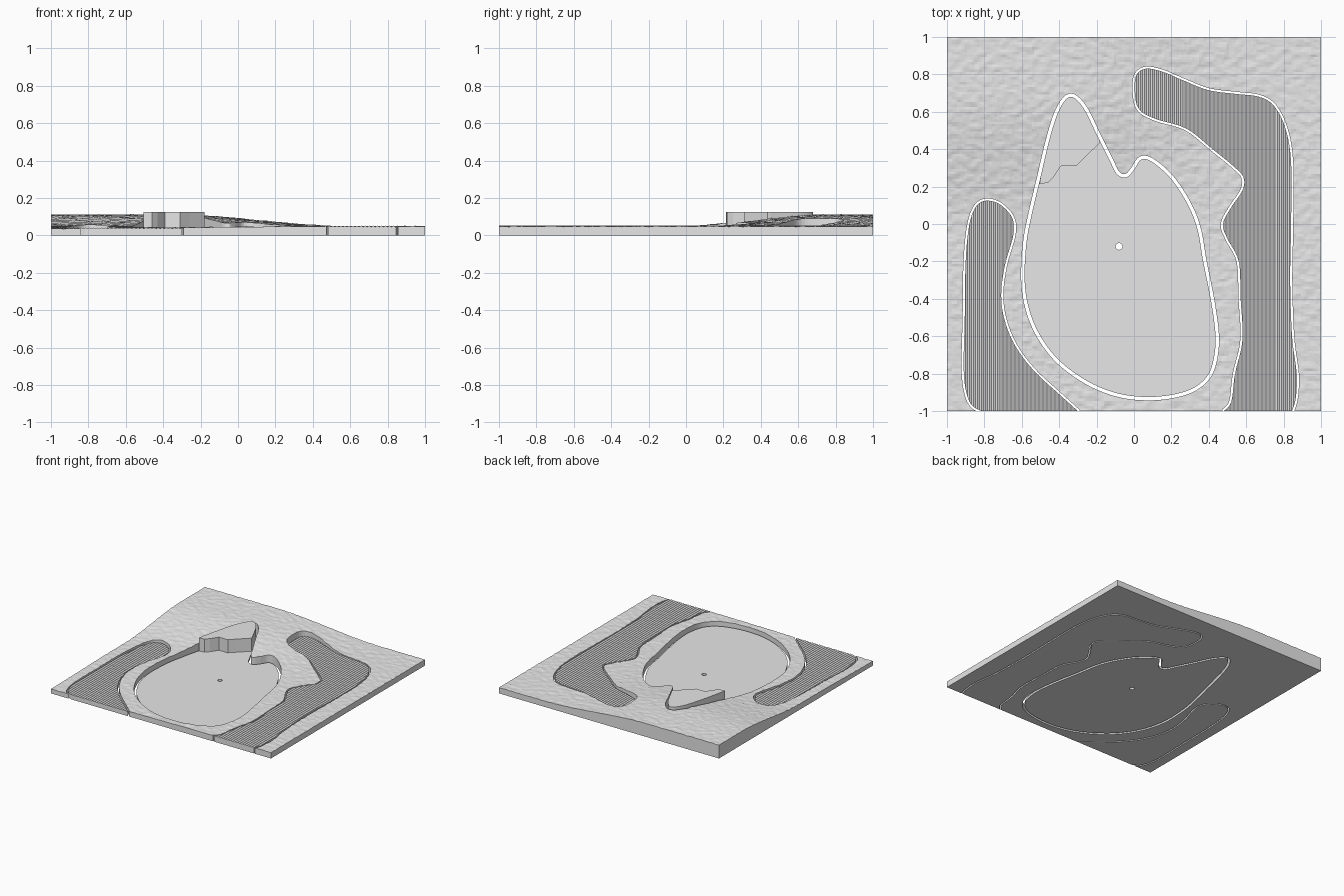
import bpy
import bmesh
import math
from mathutils import Vector, noise

if "Cube" in bpy.data.objects:
    bpy.data.objects.remove(bpy.data.objects["Cube"], do_unlink=True)

grey = bpy.data.materials.new("plain grey")
grey.use_nodes = True
grey.diffuse_color = (0.8, 0.8, 0.8, 1)
grey.node_tree.nodes["Principled BSDF"].inputs["Base Color"].default_value = (0.8, 0.8, 0.8, 1)


def finish(name, bm):
    """Turn a bmesh into a grey, flat shaded object."""
    bmesh.ops.recalc_face_normals(bm, faces=bm.faces)
    mesh = bpy.data.meshes.new(name)
    bm.to_mesh(mesh)
    bm.free()
    mesh.materials.append(grey)
    obj = bpy.data.objects.new(name, mesh)
    bpy.context.collection.objects.link(obj)
    return obj


def prism(name, outline, bottom, top):
    """Upright solid with the given outline."""
    bm = bmesh.new()
    low = [bm.verts.new((x, y, bottom)) for x, y in outline]
    high = [bm.verts.new((x, y, top)) for x, y in outline]
    bm.faces.new(low)
    bm.faces.new(high)
    for i in range(len(low)):
        j = (i + 1) % len(low)
        bm.faces.new((low[i], low[j], high[j], high[i]))
    return finish(name, bm)


def smooth_path(points, closed, steps=5):
    """Flowing curve through the points."""
    pts = [Vector(p) for p in points]
    n = len(pts)

    def at(i):
        return pts[i % n] if closed else pts[max(0, min(n - 1, i))]

    path = []
    for i in range(n if closed else n - 1):
        a, b, c, d = (at(i + k) for k in (-1, 0, 1, 2))
        for s in range(steps):
            t = s / steps
            path.append(b + (c - a) * t / 2 + (a * 2 - b * 5 + c * 4 - d) * t * t / 2
                        + (b * 3 - a - c * 3 + d) * t ** 3 / 2)
    return path if closed else path + [pts[-1]]


def widen(path, gap, closed):
    """Push a clockwise path outward; open paths run on past the front edge."""
    n = len(path)
    result = []
    for i, p in enumerate(path):
        before = path[i - 1] if closed or i else p
        after = path[(i + 1) % n] if closed or i < n - 1 else p
        t = (after - before).normalized()
        result.append(p + Vector((-t.y, t.x)) * gap)
    if not closed:
        first, last = result[0], result[-1]
        result = [Vector((first.x, -1.1))] + result + [Vector((last.x, -1.1))]
    return result


def cut(obj, cutter, operation="DIFFERENCE"):
    mod = obj.modifiers.new(cutter.name, "BOOLEAN")
    mod.operation = operation
    mod.solver = "EXACT"
    mod.object = cutter
    cutter.hide_render = True
    cutter.hide_viewport = True
    cutter.display_type = "WIRE"


def bake(obj):
    """Apply the cuts and drop the cutters."""
    cutters = [m.object for m in obj.modifiers]
    bpy.context.view_layer.update()
    graph = bpy.context.evaluated_depsgraph_get()
    obj.data = bpy.data.meshes.new_from_object(obj.evaluated_get(graph))
    obj.modifiers.clear()
    for c in cutters:
        bpy.data.objects.remove(c, do_unlink=True)


def ease(a, b, v):
    t = max(0, min(1, (v - a) / (b - a)))
    return t * t * (3 - 2 * t)


def ground_height(x, y):
    """Flat front, hill at the back on the -x side, rough grass."""
    hill = 0.062 * ease(0.6, -0.35, x) * ease(-0.05, 0.7, y)
    dip = 0.011 * ease(0.5, -0.9, x) * ease(-0.2, -1, y)
    rough = noise.noise(Vector((x * 22, y * 28, 0))) + 0.5 * noise.noise(Vector((x * 50, y * 50, 3)))
    return 0.048 + hill - dip + 0.004 * rough


# Outlines, clockwise from above
green_line = smooth_path([
    (-.34, .68), (-.27, .62), (-.2, .48), (-.13, .34), (-.09, .265), (-.04, .25), (0, .29),
    (.04, .345), (.1, .33), (.2, .24), (.29, .1), (.34, -.03), (.37, -.2), (.41, -.4),
    (.435, -.58), (.43, -.7), (.4, -.8), (.33, -.87), (.22, -.91), (.07, -.925), (-.09, -.905),
    (-.25, -.84), (-.4, -.73), (-.5, -.6), (-.56, -.46), (-.585, -.3), (-.575, -.1),
    (-.545, .06), (-.5, .25), (-.45, .46), (-.4, .61)], True)
large_line = smooth_path([
    (.48, -1), (.52, -.95), (.54, -.8), (.58, -.62), (.57, -.4), (.56, -.2), (.5, -.08),
    (.475, 0), (.52, .09), (.58, .18), (.585, .25), (.53, .31), (.42, .4), (.28, .51),
    (.12, .56), (.03, .61), (.005, .69), (.01, .79), (.06, .83), (.15, .815), (.27, .765),
    (.4, .715), (.55, .695), (.67, .68), (.75, .63), (.81, .51), (.84, .33), (.84, 0),
    (.835, -.3), (.845, -.6), (.87, -.8), (.865, -.93), (.845, -1)], False)
small_line = smooth_path([
    (-.82, -1), (-.88, -.95), (-.91, -.8), (-.905, -.5), (-.9, -.2), (-.88, 0), (-.84, .1),
    (-.78, .125), (-.71, .1), (-.65, .03), (-.645, -.06), (-.69, -.22), (-.71, -.38),
    (-.69, -.52), (-.63, -.66), (-.53, -.79), (-.4, -.91), (-.3, -1)], False)

# Rough ground slab with three openings
bm = bmesh.new()
bmesh.ops.create_grid(bm, x_segments=150, y_segments=150, size=1)
for v in bm.verts:
    v.co.z = ground_height(v.co.x, v.co.y)
rim = [e for e in bm.edges if e.is_boundary]
skirt = bmesh.ops.extrude_edge_only(bm, edges=rim)["geom"]
for v in skirt:
    if isinstance(v, bmesh.types.BMVert):
        v.co.z = 0
bmesh.ops.contextual_create(bm, geom=[e for e in skirt if isinstance(e, bmesh.types.BMEdge) and e.is_boundary])
ground = finish("rough_ground", bm)
for name, line, gap, closed in (("green", green_line, 0.018, True), ("large_trap", large_line, 0.011, False),
                                ("small_trap", small_line, 0.011, False)):
    cut(ground, prism(name + "_cutter", widen(line, gap, closed), -0.1, 0.3))
bake(ground)

# Putting green: low floor with a cup hole
FLOOR = 0.017
green = prism("putting_green", green_line, 0, FLOOR)
cup = [(-.08 + .018 * math.cos(a * math.tau / 20), -.12 + .018 * math.sin(a * math.tau / 20)) for a in range(20)]
cut(green, prism("cup_cutter", cup, -0.1, 0.1))
bake(green)

# Raised back tier of the green, with a ragged front edge
ragged = [Vector(p) for p in ((-.505, .215), (-.46, .22), (-.43, .25), (-.39, .31),
                              (-.31, .31), (-.26, .36), (-.18, .435))]
start, end = ragged[0], ragged[-1]
split = end - start
tier = [p for p in green_line if p.x < -.15 and split.cross(p - start) > 0.002]
top_index = tier.index(max(tier, key=lambda p: p.y))
left = sorted((p for p in tier if p.x < tier[top_index].x), key=lambda p: p.y)
right = sorted((p for p in tier if p.x >= tier[top_index].x), key=lambda p: -p.y)
prism("raised_tier", left + right + ragged[::-1], FLOOR, 0.125)


def ribbed_trap(name, line, height):
    """Insert with fine ridges running front to back."""
    xs = [p.x for p in line]
    pitch, depth = 0.0215, 0.006
    count = int((max(xs) - min(xs)) / pitch * 2) + 4
    x0 = min(xs) - pitch / 2
    profile = [(x0 + i * pitch / 2, height - depth * (i % 2)) for i in range(count)]
    profile += [(profile[-1][0], 0), (x0, 0)]
    bm = bmesh.new()
    front = [bm.verts.new((x, -1, z)) for x, z in profile]
    back = [bm.verts.new((x, 1, z)) for x, z in profile]
    bm.faces.new(front)
    bm.faces.new(back)
    for i in range(len(front)):
        j = (i + 1) % len(front)
        bm.faces.new((front[i], front[j], back[j], back[i]))
    trap = finish(name, bm)
    cut(trap, prism(name + "_cutter", widen(line, 0, False), -0.1, 0.3), "INTERSECT")
    bake(trap)


ribbed_trap("large_trap", large_line, 0.052)
ribbed_trap("small_trap", small_line, 0.042)
